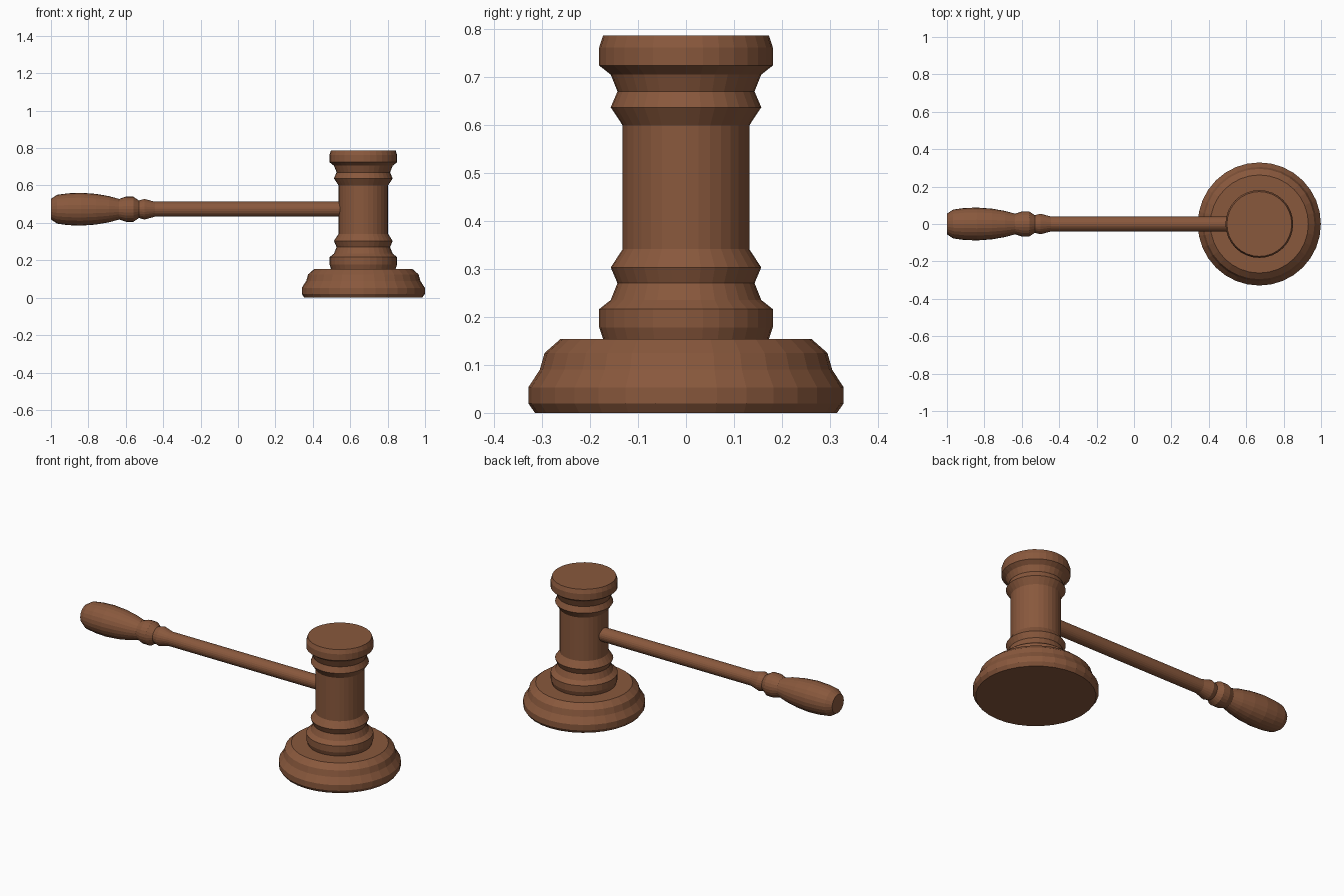
import bpy, bmesh, math
from mathutils import Matrix

if "Cube" in bpy.data.objects:
    bpy.data.objects.remove(bpy.data.objects["Cube"])

wood = bpy.data.materials.new("brown_wood")
wood.diffuse_color = (0.25, 0.098, 0.046, 1)
wood.use_nodes = True
wood.node_tree.nodes["Principled BSDF"].inputs["Base Color"].default_value = wood.diffuse_color


def lathe(name, profile, sides, matrix):
    """Closed turned part from (radius, height) points about local z."""
    bm = bmesh.new()
    rings = []
    for r, h in profile:
        rings.append([bm.verts.new((r * math.cos(2 * math.pi * i / sides),
                                    r * math.sin(2 * math.pi * i / sides), h))
                      for i in range(sides)])
    for a, b in zip(rings, rings[1:]):
        for i in range(sides):
            j = (i + 1) % sides
            bm.faces.new((a[i], a[j], b[j], b[i]))
    bm.faces.new(rings[0][::-1])
    bm.faces.new(rings[-1])
    bm.transform(matrix)
    mesh = bpy.data.meshes.new(name)
    bm.to_mesh(mesh)
    bm.free()
    mesh.materials.append(wood)
    obj = bpy.data.objects.new(name, mesh)
    bpy.context.collection.objects.link(obj)
    return obj


CX = 0.67

# Round sounding block
lathe("sound_block", [(0.315, 0), (0.329, 0.02), (0.329, 0.053), (0.305, 0.09),
                      (0.295, 0.125), (0.262, 0.154)],
      32, Matrix.Translation((CX, 0, 0)))

# Mallet head, symmetric about its middle
half = [(0.132, 0.129), (0.157, 0.167), (0.143, 0.2), (0.157, 0.235),
        (0.181, 0.254), (0.181, 0.292), (0.173, 0.3165)]
head = [(r, -h) for r, h in reversed(half)] + half
lathe("mallet_head", head, 32, Matrix.Translation((CX, 0, 0.4705)))

# Handle: grip, two collars and a shaft running into the head
handle = [(0.055, -1.0), (0.077, -0.967), (0.085, -0.91), (0.088, -0.84),
          (0.082, -0.76), (0.07, -0.69), (0.055, -0.635),
          (0.067, -0.6), (0.067, -0.56), (0.047, -0.53),
          (0.055, -0.5), (0.04, -0.445), (0.04, 0.58)]
lathe("handle", handle, 24,
      Matrix.Translation((0, 0, 0.473)) @ Matrix.Rotation(math.pi / 2, 4, 'Y'))
